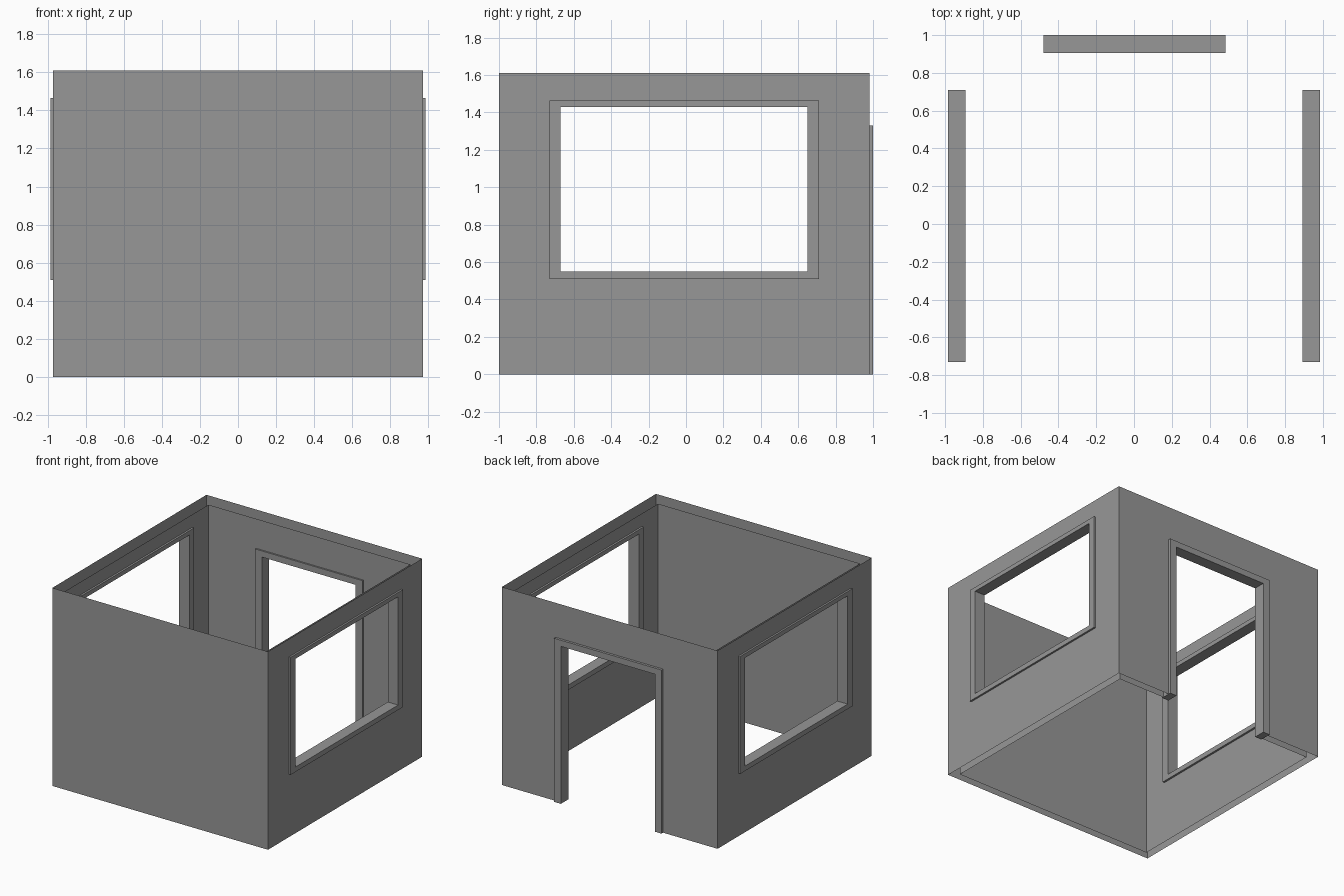
import bpy
import bmesh
from mathutils import Vector

if "Cube" in bpy.data.objects:
    bpy.data.objects.remove(bpy.data.objects["Cube"], do_unlink=True)

# Single plaster grey
grey = bpy.data.materials.new("plaster_grey")
grey.use_nodes = True
colour = (0.31, 0.31, 0.31, 1)
grey.diffuse_color = colour
grey.node_tree.nodes["Principled BSDF"].inputs["Base Color"].default_value = colour


def sheet(name, axis, offset, facing, rect, hole=None, depth=0):
    """Upright rectangle (u0, u1, z0, z1) with an optional hole; depth makes it solid."""
    us, zs = rect[:2], rect[2:]
    if hole:
        us, zs = us + hole[:2], zs + hole[2:]
    us, zs = sorted(set(us)), sorted(set(zs))
    bm = bmesh.new()

    def point(u, z):
        return bm.verts.new((offset, u, z) if axis == "x" else (u, offset, z))

    grid = [[point(u, z) for z in zs] for u in us]
    normal = Vector((facing, 0, 0) if axis == "x" else (0, facing, 0))
    for i in range(len(us) - 1):
        for j in range(len(zs) - 1):
            u, z = (us[i] + us[i + 1]) / 2, (zs[j] + zs[j + 1]) / 2
            if hole and hole[0] < u < hole[1] and hole[2] < z < hole[3]:
                continue
            face = bm.faces.new((grid[i][j], grid[i + 1][j],
                                 grid[i + 1][j + 1], grid[i][j + 1]))
            face.normal_update()
            if face.normal.dot(normal) < 0:
                face.normal_flip()
    loose = [v for v in bm.verts if not v.link_faces]
    bmesh.ops.delete(bm, geom=loose, context="VERTS")
    mesh = bpy.data.meshes.new(name)
    bm.to_mesh(mesh)
    bm.free()
    mesh.materials.append(grey)
    obj = bpy.data.objects.new(name, mesh)
    bpy.context.collection.objects.link(obj)
    if depth:
        solid = obj.modifiers.new("thickness", "SOLIDIFY")
        solid.thickness = depth
        solid.offset = -1
    return obj


# Room size
X, FRONT, BACK, TOP = 0.97, -1.0, 0.98, 1.61
T = 0.062            # gap between outer and inner wall skins
INNER_TOP = TOP - 0.04

# Openings in the walls, slightly larger than the clear frame openings
window_cut = (-0.69, 0.67, 0.535, 1.445)
door_cut = (-0.44, 0.445, 0, 1.3)

# Front and back walls, each an outer and an inner skin
for name, y, side, cut in (("front", FRONT, -1, None), ("back", BACK, 1, door_cut)):
    sheet(name + "_wall_outer", "y", y, side, (-X, X, 0, TOP), cut)
    sheet(name + "_wall_inner", "y", y - side * T, -side,
          (-X + T, X - T, 0, INNER_TOP), cut)

# Side walls with window frames
for name, side in (("left", 1), ("right", -1)):
    sheet(name + "_wall_outer", "x", side * X, side, (FRONT, BACK, 0, TOP), window_cut)
    sheet(name + "_wall_inner", "x", side * (X - T), -side,
          (FRONT + T, BACK - T, 0, INNER_TOP), window_cut)
    sheet(name + "_window_frame", "x", side * 0.985, side,
          (-0.73, 0.71, 0.51, 1.465), (-0.67, 0.65, 0.55, 1.43), 0.093)

# Door frame, open at the floor
sheet("door_frame", "y", 1.0, 1, (-0.48, 0.485, 0, 1.33), (-0.42, 0.425, 0, 1.28), 0.095)
